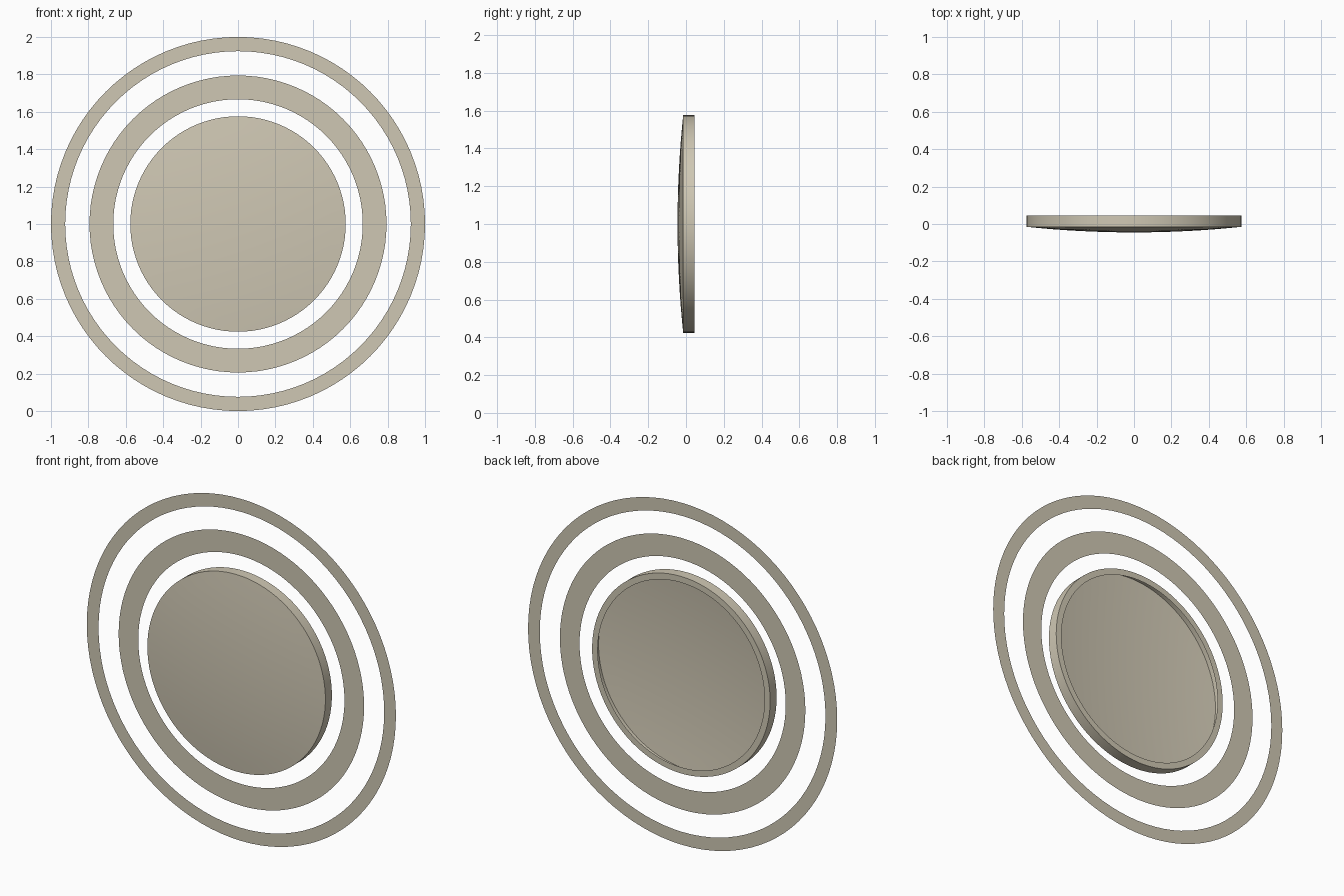
import bpy, bmesh, math
from mathutils import Matrix, Vector

if "Cube" in bpy.data.objects:
    bpy.data.objects.remove(bpy.data.objects["Cube"], do_unlink=True)

SEGMENTS = 96
CENTRE = Vector((0, 0, 1))

stone = bpy.data.materials.new("warm_beige")
stone.use_nodes = True
colour = (0.625, 0.575, 0.455, 1)
stone.diffuse_color = colour
stone.node_tree.nodes["Principled BSDF"].inputs["Base Color"].default_value = colour


def lathe(name, profile):
    """Spin (radius, y) points around the front-to-back axis."""
    bm = bmesh.new()
    verts = [bm.verts.new((r, y, 0)) for r, y in profile]
    edges = [bm.edges.new(pair) for pair in zip(verts, verts[1:])]
    bmesh.ops.spin(bm, geom=verts + edges, cent=(0, 0, 0), axis=(0, 1, 0),
                   angle=math.tau, steps=SEGMENTS)
    bmesh.ops.remove_doubles(bm, verts=bm.verts, dist=1e-5)
    bmesh.ops.recalc_face_normals(bm, faces=bm.faces)
    bmesh.ops.transform(bm, matrix=Matrix.Translation(CENTRE), verts=bm.verts)
    mesh = bpy.data.meshes.new(name)
    bm.to_mesh(mesh)
    bm.free()
    mesh.materials.append(stone)
    # Outer side of every part faces the front
    if mesh.polygons[0].normal.y > 0:
        mesh.flip_normals()
    obj = bpy.data.objects.new(name, mesh)
    bpy.context.collection.objects.link(obj)
    bpy.ops.object.select_all(action="DESELECT")
    obj.select_set(True)
    bpy.context.view_layer.objects.active = obj
    bpy.ops.object.shade_smooth_by_angle(angle=math.radians(30))


def bowl(radius, apex, rim, steps=8):
    """Shallow curve from the axis out to the rim."""
    return [(radius * i / steps, apex + (rim - apex) * (i / steps) ** 2)
            for i in range(steps + 1)]


# Hollow thin-walled dish: domed front, straight rim, narrow lip turned in at the back
lathe("domed_dish", bowl(0.576, -0.045, -0.015) + [(0.576, 0.045), (0.54, 0.045)])

# Paper-thin flat rings around the dish
lathe("middle_ring", [(0.667, 0.031), (0.794, 0.031)])
lathe("outer_ring", [(0.924, 0.031), (1.0, 0.031)])
